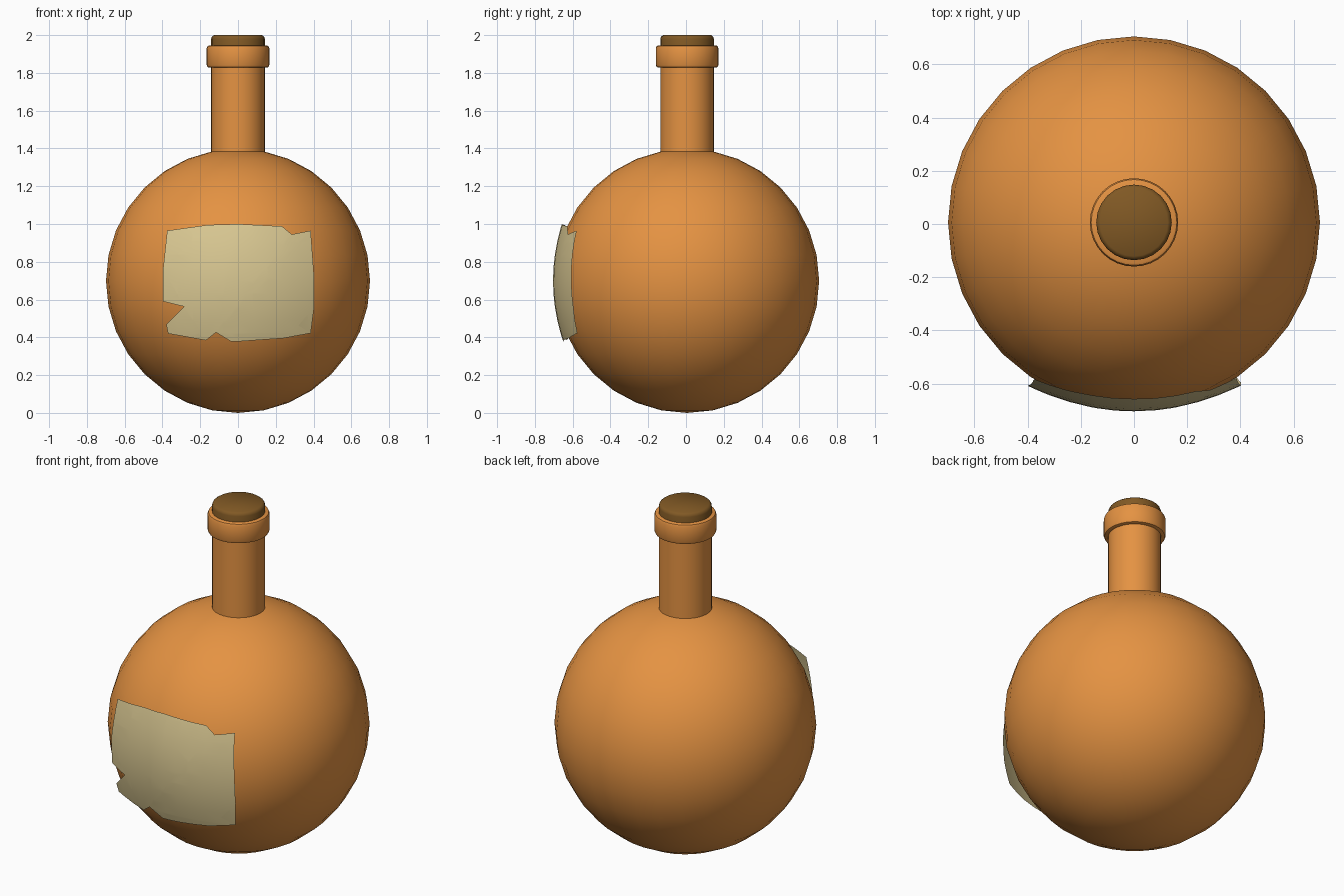
import bpy, bmesh, math

if "Cube" in bpy.data.objects:
    bpy.data.objects.remove(bpy.data.objects["Cube"])

CY = 0.006  # bottle axis, balancing the label on the front


def material(name, rgb):
    m = bpy.data.materials.new(name)
    m.diffuse_color = (*rgb, 1)
    m.use_nodes = True
    m.node_tree.nodes["Principled BSDF"].inputs["Base Color"].default_value = m.diffuse_color
    return m


ORANGE = material("orange_glass", (0.78, 0.29, 0.055))
CORK = material("brown_cork", (0.22, 0.10, 0.018))
PAPER = material("aged_paper", (0.70, 0.58, 0.29))


def finish(bm, name, mat, angle=40):
    me = bpy.data.meshes.new(name)
    bm.to_mesh(me)
    bm.free()
    ob = bpy.data.objects.new(name, me)
    bpy.context.collection.objects.link(ob)
    me.materials.append(mat)
    bpy.ops.object.select_all(action='DESELECT')
    ob.select_set(True)
    bpy.context.view_layer.objects.active = ob
    bpy.ops.object.shade_smooth_by_angle(angle=math.radians(angle))
    return ob


def lathe(name, profile, mat, seg=24):
    """Spin (radius, z) points, bottom to top, round the bottle axis."""
    bm = bmesh.new()
    rings = []
    for r, z in profile:
        rings.append([bm.verts.new((r * math.cos(math.tau * i / seg),
                                    CY + r * math.sin(math.tau * i / seg), z))
                      for i in range(seg)])
    for a, b in zip(rings, rings[1:]):
        for i in range(seg):
            j = (i + 1) % seg
            bm.faces.new((a[i], a[j], b[j], b[i]))
    bm.faces.new(rings[0][::-1])
    bm.faces.new(rings[-1])
    return finish(bm, name, mat)


# round body
bm = bmesh.new()
bmesh.ops.create_uvsphere(bm, u_segments=32, v_segments=16, radius=0.699)
bmesh.ops.translate(bm, verts=bm.verts, vec=(0, CY, 0.699))
finish(bm, "body", ORANGE)

# neck, rounded lip and stopper
lathe("neck", [(0.142, 1.34), (0.142, 1.86)], ORANGE, 32)
lathe("lip", [(0.152, 1.828), (0.161, 1.831), (0.166, 1.842), (0.166, 1.93),
              (0.161, 1.942), (0.152, 1.946)], ORANGE, 32)
lathe("stopper", [(0.142, 1.90), (0.142, 1.98), (0.138, 1.992), (0.127, 2.0)], CORK)

# torn paper label: outline in x, z, clockwise from the upper left
outline = [(-0.375, 0.965), (-0.16, 0.995), (0, 1.0), (0.233, 0.988), (0.285, 0.945),
           (0.385, 0.965), (0.403, 0.72), (0.403, 0.56), (0.32, 0.463), (0.385, 0.422),
           (0.24, 0.395), (0, 0.378), (-0.037, 0.378), (-0.116, 0.426), (-0.17, 0.384),
           (-0.21, 0.42), (-0.25, 0.40), (-0.37, 0.42), (-0.38, 0.468), (-0.286, 0.563),
           (-0.397, 0.59), (-0.397, 0.76)]
bm = bmesh.new()
bm.faces.new([bm.verts.new((x, 0, z)) for x, z in reversed(outline)])
bmesh.ops.triangulate(bm, faces=bm.faces[:])
for i in range(-4, 5):
    for co, no in (((i * 0.08, 0, 0), (1, 0, 0)), ((0, 0, 0.7 + i * 0.07), (0, 0, 1))):
        bmesh.ops.bisect_plane(bm, geom=bm.verts[:] + bm.edges[:] + bm.faces[:],
                               dist=1e-5, plane_co=co, plane_no=no)
# bend it slightly flatter than the body so its edges lift away
for v in bm.verts:
    v.co.y = -0.704 + 0.6 * v.co.x ** 2 + 0.52 * (v.co.z - 0.7) ** 2
finish(bm, "label", PAPER)
